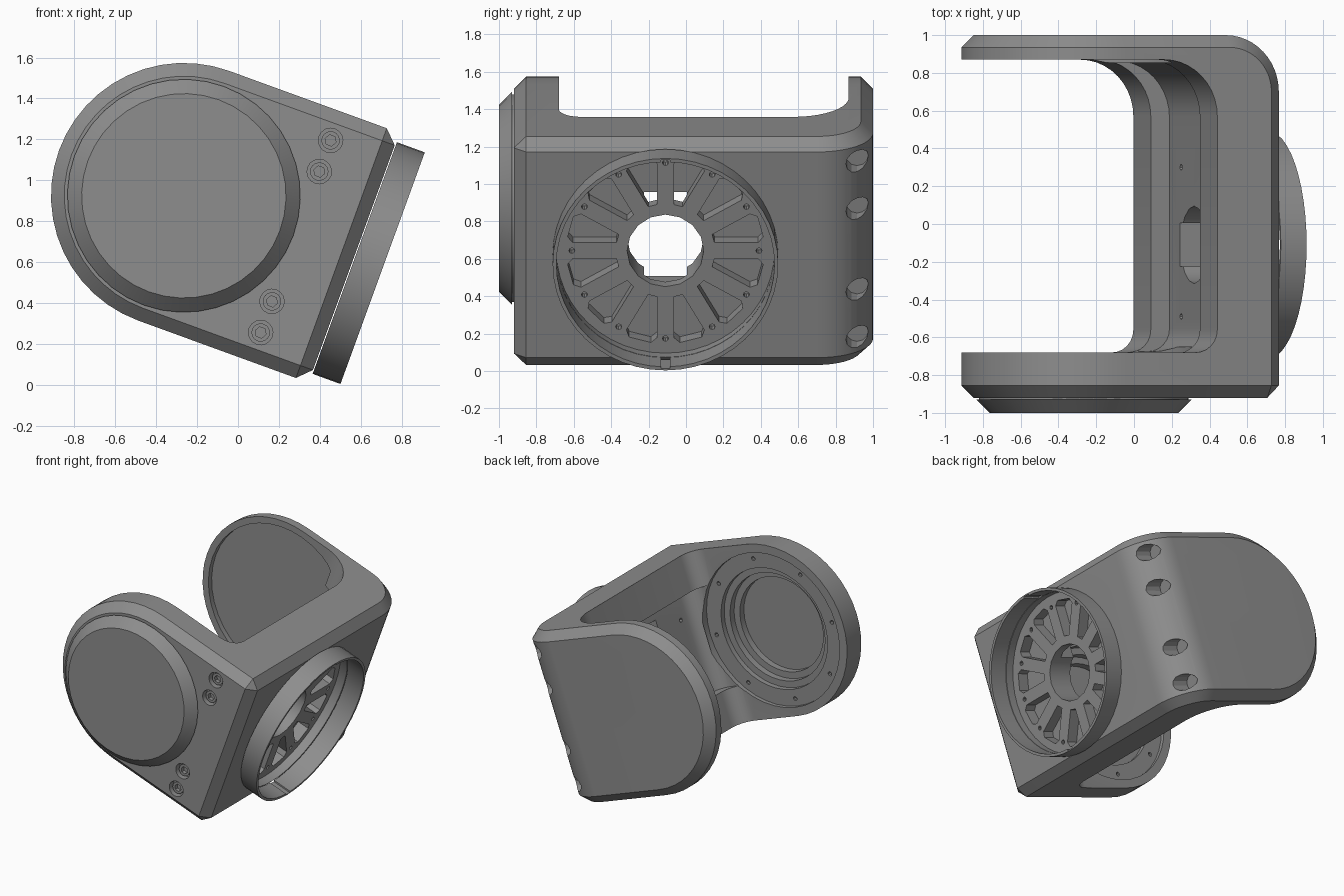
import bpy, bmesh
from math import sin, cos, tan, pi, radians
from mathutils import Matrix

cube = bpy.data.objects.get("Cube")
if cube:
    bpy.data.objects.remove(cube)

gray = bpy.data.materials.new("machined_gray")
gray.use_nodes = True
gray.diffuse_color = (0.27, 0.27, 0.27, 1)
gray.node_tree.nodes["Principled BSDF"].inputs["Base Color"].default_value = (0.27, 0.27, 0.27, 1)

# Parts are built upright (x = plate normal, y = across, z = along plate), then tilted
TILT = Matrix.Translation((-0.265, 0, 0.924)) @ Matrix.Rotation(radians(20), 4, 'Y')
R, CH, U = 0.65, 0.065, 0.885       # arm radius, chamfer, plate face
FRONT, BACK, RING_Y = -0.92, 1.0, -0.11
BEND = 0.30


def arc(cx, cy, r, a0, a1, n):
    return [(cx + r * cos(radians(a0 + (a1 - a0) * i / n)),
             cy + r * sin(radians(a0 + (a1 - a0) * i / n))) for i in range(n + 1)]


def circle(cx, cy, r, n=40):
    return arc(cx, cy, r, 0, 360, n)[:-1]


def rect(a0, a1, b0, b1):
    return [(a0, b0), (a1, b0), (a1, b1), (a0, b1)]


PLACE = {'x': lambda a, b, t: (t, a, b),
         'y': lambda a, b, t: (a, t, b),
         'z': lambda a, b, t: (a, b, t)}


def prism(bm, axis, lo, hi, pts, pts2=None):
    """Extrude a profile along an axis, optionally to a second profile."""
    f = PLACE[axis]
    A = [bm.verts.new(f(a, b, lo)) for a, b in pts]
    B = [bm.verts.new(f(a, b, hi)) for a, b in (pts2 or pts)]
    bm.faces.new(A)
    bm.faces.new(B[::-1])
    for i in range(len(A)):
        j = (i + 1) % len(A)
        bm.faces.new((A[j], A[i], B[i], B[j]))


def make(name, bm):
    bmesh.ops.recalc_face_normals(bm, faces=bm.faces[:])
    me = bpy.data.meshes.new(name)
    bm.to_mesh(me)
    bm.free()
    me.materials.append(gray)
    ob = bpy.data.objects.new(name, me)
    bpy.context.collection.objects.link(ob)
    return ob


def cut(target, prisms):
    """Subtract a group of separate prisms from the target."""
    bm = bmesh.new()
    for p in prisms:
        prism(bm, *p)
    tool = make("cutter", bm)
    tool.hide_render = True
    mod = target.modifiers.new("cut", 'BOOLEAN')
    mod.operation, mod.solver, mod.object = 'DIFFERENCE', 'EXACT', tool
    bpy.context.view_layer.objects.active = target
    bpy.ops.object.modifier_apply(modifier=mod.name)
    bpy.data.objects.remove(tool)


# Bracket body: convex chamfered block with rounded arm ends and one rounded bend
bm = bmesh.new()
pts = []
for y, r in ((FRONT, R - CH), (FRONT + CH, R), (BACK - CH, R), (BACK, R - CH)):
    pts += [(u, y, v) for u, v in arc(0, 0, r, 90, 270, 24)]
for s in (-1, 1):
    pts += [(U - CH, FRONT, s * (R - CH)), (U, FRONT + CH, s * (R - CH)), (U - CH, FRONT + CH, s * R)]
    for r, v in ((BEND, R - CH), (BEND - CH, R)):
        pts += [(u, y, s * v) for u, y in arc(U - BEND, BACK - BEND, r, 0, 90, 12)]
bmesh.ops.convex_hull(bm, input=[bm.verts.new(p) for p in pts])
bmesh.ops.dissolve_limit(bm, angle_limit=0.01, verts=bm.verts[:], edges=bm.edges[:])
body = make("bracket_body", bm)


def gap(depth, left, y0, y1):
    """Profile between the arms, with a small and a large fillet at the plate."""
    return ([(left, y0)] + arc(depth - 0.12, y0 + 0.12, 0.12, -90, 0, 6)
            + arc(depth - 0.30, y1 - 0.30, 0.30, 0, 90, 10) + [(left, y1)])


# Opening between the arms, and a channel that deepens it along the middle
cut(body, [('z', -1, 1, gap(0.515, -2, -0.68, 0.87))])
cut(body, [('z', -0.38, 0.38, gap(0.62, 0.1, -0.675, 0.865))])

# Stepped bearing seat in the front arm, shallow seat in the back arm
for r, y in ((0.585, -0.71), (0.46, -0.75), (0.41, -0.80), (0.36, -0.85)):
    cut(body, [('y', y, -0.65, circle(0, 0, r))])
cut(body, [('y', 0.855, 0.91, circle(0, 0, 0.60))])
cut(body, [('y', -0.74, -0.66, circle(*p, 0.016, 8)) for p in circle(0, 0, 0.53, 8)])

# Window and screw holes in the channel floor, recess and centre hole in front
cut(body, [('x', 0.6, 0.745, rect(RING_Y - 0.115, RING_Y + 0.115, -0.216, 0.30))])
cut(body, [('x', 0.59, 0.66, circle(y, v, 0.016, 8)) for y in (-0.49, 0.30) for v in (-0.2, 0.2)])
cut(body, [('x', 0.82, 1.0, circle(RING_Y, 0, 0.583, 48))])
cut(body, [('x', 0.6, 0.9, circle(RING_Y, 0, 0.205, 16))])

# Twelve wedge slots between parallel spokes, with a screw hole on each spoke
slots, screws = [], []
for k in range(12):
    a = pi / 6 * (k + 0.5)
    turn = lambda r, w: (RING_Y + r * cos(a) - w * sin(a), r * sin(a) + w * cos(a))
    half = lambda r: r * tan(pi / 12) - 0.047
    shape = [turn(0.265, -half(0.265)), turn(0.49, -half(0.49)), turn(0.525, -0.06),
             turn(0.525, 0.06), turn(0.49, half(0.49)), turn(0.265, half(0.265))]
    slots.append(('x', 0.73, 0.85, shape))
    b = a + pi / 12
    screws.append(('x', 0.77, 0.85, circle(RING_Y + 0.5 * cos(b), 0.5 * sin(b), 0.016, 8)))
cut(body, slots)
cut(body, screws)

# Counterbored bolts in the front face, deep bolt holes in the bend
bolts = [(0.582, s * v) for s in (-1, 1) for v in (0.338, 0.5)]
cut(body, [('y', -1, -0.87, circle(*p, 0.06, 16)) for p in bolts])
cut(body, [('x', 0.70, 1.0, circle(0.915, s * v, 0.06, 12)) for s in (-1, 1) for v in (0.23, 0.5)])

bm = bmesh.new()
for u, v in bolts:
    prism(bm, 'y', -0.90, -0.84, circle(u, v, 0.045, 16))
heads = make("bolt_heads", bm)
cut(heads, [('y', -1, -0.86, circle(*p, 0.028, 6)) for p in bolts])

# Chamfered round cover on the front arm
bm = bmesh.new()
prism(bm, 'y', -1.0, -0.93, circle(0, 0, 0.50), circle(0, 0, 0.57))
prism(bm, 'y', -0.94, -0.91, circle(0, 0, 0.555))
cover = make("round_cover", bm)

# Thin collar ring on the plate, with two inner key notches
bm = bmesh.new()
prism(bm, 'x', 0.89, 1.035, circle(RING_Y, 0, 0.603, 48))
collar = make("collar_ring", bm)
cut(collar, [('x', 0.8, 1.1, circle(RING_Y, 0, 0.583, 48))])
cut(collar, [('x', 0.85, 1.1, rect(RING_Y - 0.025, RING_Y + 0.025, *sorted((s * 0.5, s * 0.593))))
             for s in (-1, 1)])

for ob in (body, heads, cover, collar):
    ob.data.transform(TILT)
    bpy.ops.object.select_all(action='DESELECT')
    ob.select_set(True)
    bpy.context.view_layer.objects.active = ob
    bpy.ops.object.shade_smooth_by_angle(angle=radians(25))
